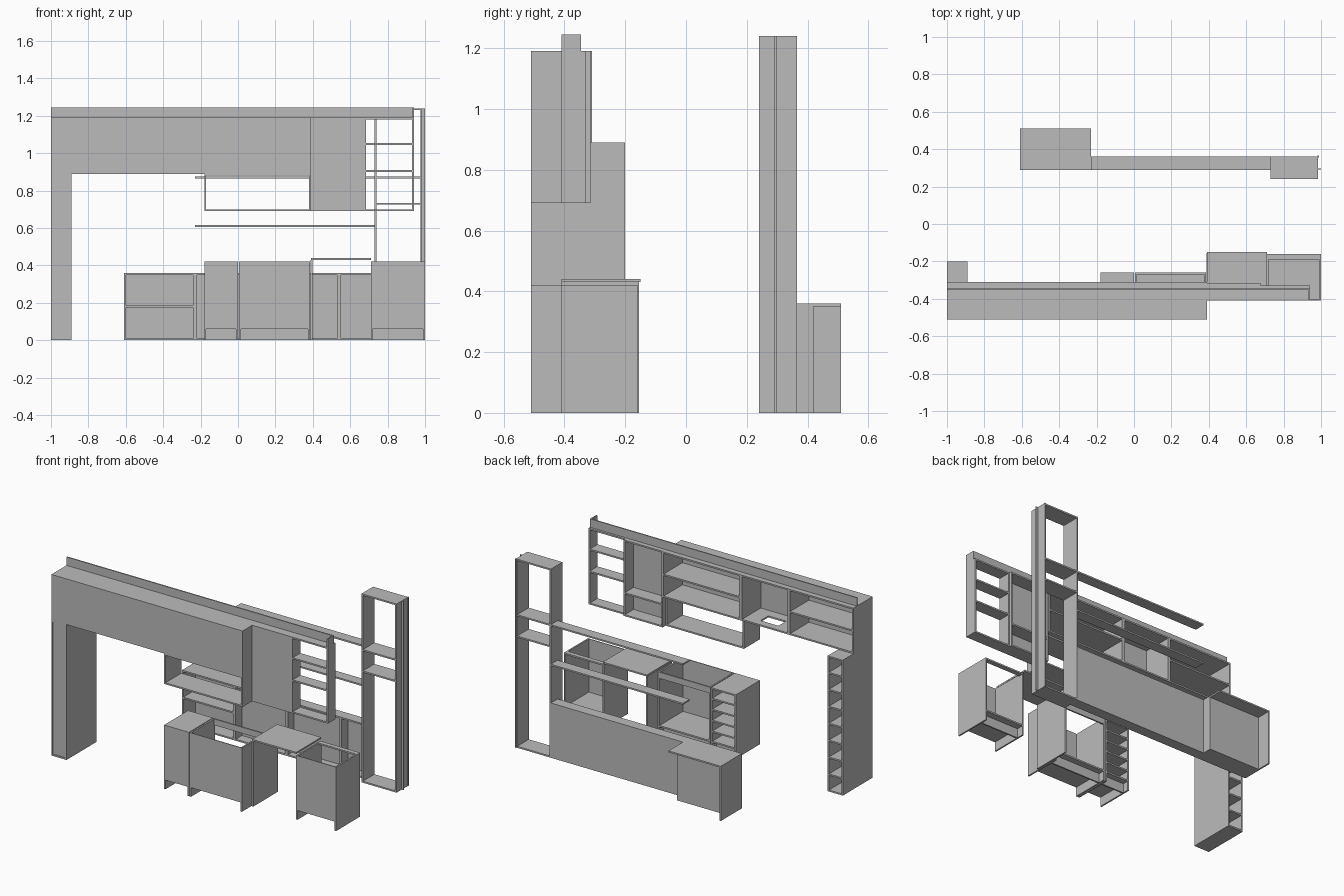
import bpy
import bmesh
from mathutils import Matrix, Vector

cube = bpy.data.objects.get("Cube")
if cube:
    bpy.data.objects.remove(cube)

T = 0.01  # board thickness

grey = bpy.data.materials.new("plain_grey")
grey.use_nodes = True
colour = (0.5, 0.5, 0.5, 1)
grey.diffuse_color = colour
grey.node_tree.nodes["Principled BSDF"].inputs["Base Color"].default_value = colour


def boards(name, parts):
    """One object made of boxes, each given as (x range, y range, z range)."""
    bm = bmesh.new()
    for part in parts:
        size = Vector([hi - lo for lo, hi in part])
        mid = Vector([(hi + lo) / 2 for lo, hi in part])
        bmesh.ops.create_cube(bm, size=1, matrix=Matrix.Translation(mid) @ Matrix.Diagonal(size.to_4d()))
    mesh = bpy.data.meshes.new(name)
    bm.to_mesh(mesh)
    bm.free()
    mesh.materials.append(grey)
    obj = bpy.data.objects.new(name, mesh)
    bpy.context.collection.objects.link(obj)
    return obj


def carcass(name, x, y, z, back=None, shelves=(), top=True, bottom=True, floor=None, extra=()):
    """Two sides with optional top, bottom, shelves and a back panel starting at y = back."""
    x0, x1 = x
    z0, z1 = z
    inner = (x0 + T, x1 - T)
    base = z0 if floor is None else floor
    parts = [((x0, x0 + T), y, z), ((x1 - T, x1), y, z)]
    if top:
        parts.append((inner, y, (z1 - T, z1)))
    if bottom:
        parts.append((inner, y, (base, base + T)))
    if back is not None:
        parts.append((inner, (back, back + T / 2), (base + T * bottom, z1 - T * top)))
    front = y if back is None else ((back + T / 2, y[1]) if back < sum(y) / 2 else (y[0], back))
    parts += [(inner, front, (s - T / 2, s + T / 2)) for s in shelves]
    return boards(name, parts + list(extra))


# Tall narrow shelf cabinet at the end of the run
carcass("tall_shelf_cabinet", (-1, -0.89), (-0.51, -0.2), (0, 0.89), back=-0.505,
        shelves=[0.89 * i / 8 for i in range(1, 8)])

# Long wall cabinets
WALL_Y, WALL_Z = (-0.51, -0.31), (0.89, 1.19)
carcass("wall_cabinet_end", (-1, -0.53), WALL_Y, WALL_Z, back=-0.51, shelves=[1.04])
hood_x = (-0.53, -0.18)
hole_x, hole_y = (-0.42, -0.29), (-0.44, -0.36)
carcass("hood_cabinet", hood_x, WALL_Y, WALL_Z, back=-0.51, bottom=False, extra=[
    ((hood_x[0], hole_x[0]), WALL_Y, (0.89, 0.9)),
    ((hole_x[1], hood_x[1]), WALL_Y, (0.89, 0.9)),
    (hole_x, (WALL_Y[0], hole_y[0]), (0.89, 0.9)),
    (hole_x, (hole_y[1], WALL_Y[1]), (0.89, 0.9))])
carcass("wall_cabinet_middle", (-0.18, 0.39), WALL_Y, WALL_Z, back=-0.51, shelves=[1.04])
carcass("hanging_open_frame", (-0.18, 0.39), (-0.51, -0.345), (0.69, 0.89))

# Shallow wall units
carcass("wall_cabinet_shallow", (0.39, 0.675), (-0.41, -0.315), (0.69, 1.19), back=-0.41, shelves=[0.84])
carcass("open_wall_shelves", (0.675, 0.94), (-0.41, -0.33), (0.69, 1.19), shelves=[0.905, 1.05])

# Filler strip along the top with a short return
boards("top_filler_strip", [((-1, 0.94), (-0.353, -0.345), (1.19, 1.245)),
                            ((0.932, 0.94), (-0.41, -0.353), (1.19, 1.245))])

# Base cabinets
BASE_Y, KICK = (-0.51, -0.26), 0.06


def kick_board(x0, x1, y):
    return ((x0 + T, x1 - T), (y, y + T), (0, KICK))


carcass("base_shelf_cabinet", (-0.18, 0), BASE_Y, (0, 0.42), back=-0.51, floor=KICK,
        shelves=[KICK + 0.36 * i / 5 for i in range(1, 5)], extra=[kick_board(-0.18, 0, -0.31)])
carcass("base_wide_cabinet", (0.005, 0.385), BASE_Y, (0, 0.42), back=-0.51, floor=KICK, top=False,
        extra=[kick_board(0.005, 0.385, -0.31),
               ((0.015, 0.375), (-0.27, -0.26), (0.38, 0.42))])

# Worktop bridging the appliance gap
boards("worktop", [((0.39, 0.71), (-0.41, -0.15), (0.43, 0.44))])
boards("worktop_side_panel", [((0.388, 0.398), (-0.41, -0.155), (0, 0.43))])

# Open-topped corner base cabinet
carcass("sink_base_cabinet", (0.71, 1), (-0.41, -0.16), (0, 0.42), back=-0.41, floor=KICK, top=False,
        extra=[kick_board(0.71, 1, -0.215),
               ((0.72, 0.99), (-0.19, -0.16), (0.41, 0.42))])

# Shallow rear base run, its closed face to the rear
for i, x in enumerate([(-0.23, 0.15), (0.15, 0.54), (0.54, 0.73)]):
    carcass(f"rear_base_{i + 1}", x, (0.29, 0.36), (0, 0.36), back=0.355)

# Peninsula cabinet with a recessed back and overhanging top
boards("peninsula_cabinet", [
    ((-0.61, -0.23), (0.29, 0.51), (0.35, 0.36)),
    ((-0.61, -0.6), (0.29, 0.51), (0, 0.35)),
    ((-0.24, -0.23), (0.29, 0.42), (0, 0.35)),
    ((-0.6, -0.24), (0.415, 0.42), (0.01, 0.35)),
    ((-0.6, -0.24), (0.29, 0.42), (0, 0.01)),
    ((-0.6, -0.24), (0.29, 0.415), (0.175, 0.185))])

# Long thin wall shelves
for name, z in (("lower_wall_shelf", 0.61), ("upper_wall_shelf", 0.87)):
    boards(name, [((-0.23, 0.73), (0.29, 0.36), (z - T / 2, z + T / 2))])

# Tall open shelf frame with edge strips
carcass("tall_open_frame", (0.73, 0.985), (0.24, 0.36), (0, 1.24), shelves=[0.73, 0.87])
boards("frame_edge_strips", [((0.985, 1), (0.292, 0.298), (0, 1.24)),
                             ((0.98, 0.988), (0.355, 0.365), (0, 1.24))])
